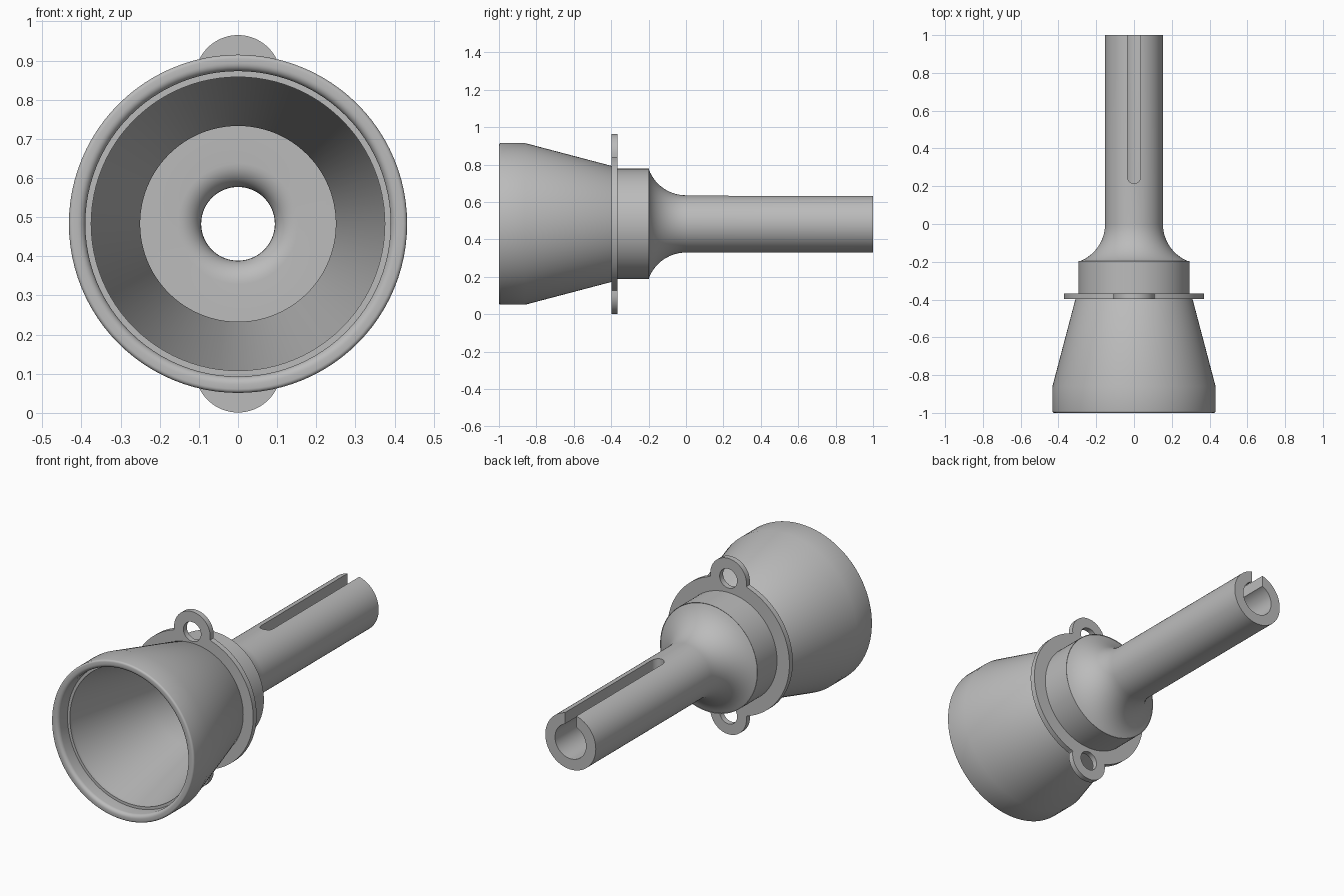
import bpy, bmesh, math
from mathutils import Matrix, Vector

default = bpy.data.objects.get("Cube")
if default:
    bpy.data.objects.remove(default, do_unlink=True)

AXIS_Z = 0.483          # height of the funnel axis
EAR_DIST, EAR_R, DISC_R = 0.372, 0.11, 0.37

grey = bpy.data.materials.new("plain grey")
grey.use_nodes = True
colour = (0.5, 0.5, 0.5, 1)
grey.diffuse_color = colour
grey.node_tree.nodes["Principled BSDF"].inputs["Base Color"].default_value = colour


def arc(cy, cr, radius, start, end, steps=10):
    """Points on an arc in the (y, radius) plane, angles in degrees."""
    angles = [math.radians(start + (end - start) * i / steps) for i in range(steps + 1)]
    return [(cy + radius * math.cos(a), cr + radius * math.sin(a)) for a in angles]


def finish(bm, name):
    bmesh.ops.recalc_face_normals(bm, faces=bm.faces)
    mesh = bpy.data.meshes.new(name)
    bm.to_mesh(mesh)
    bm.free()
    mesh.materials.append(grey)
    obj = bpy.data.objects.new(name, mesh)
    bpy.context.collection.objects.link(obj)
    return obj


def lathe(name, profile, sides=96):
    """Spin a closed (y, radius) profile around the y axis."""
    bm = bmesh.new()
    rings = []
    for i in range(sides):
        a = 2 * math.pi * i / sides
        rings.append([bm.verts.new((r * math.sin(a), y, AXIS_Z + r * math.cos(a)))
                      for y, r in profile])
    n = len(profile)
    for i in range(sides):
        a, b = rings[i], rings[(i + 1) % sides]
        for j in range(n):
            k = (j + 1) % n
            bm.faces.new((a[j], a[k], b[k], b[j]))
    return finish(bm, name)


def prism(name, outline, depth):
    """Extrude a closed outline of points along the depth vector."""
    bm = bmesh.new()
    face = bm.faces.new([bm.verts.new(p) for p in outline])
    out = bmesh.ops.extrude_face_region(bm, geom=[face])
    bmesh.ops.translate(bm, vec=Vector(depth),
                        verts=[v for v in out["geom"] if isinstance(v, bmesh.types.BMVert)])
    return finish(bm, name)


def circle(radius, y, cz, sides=64):
    return [(radius * math.sin(2 * math.pi * i / sides), y,
             cz + radius * math.cos(2 * math.pi * i / sides)) for i in range(sides)]


def cut(target, cutter):
    cutter.hide_render = True
    mod = target.modifiers.new("cut", 'BOOLEAN')
    mod.operation = 'DIFFERENCE'
    mod.solver = 'EXACT'
    mod.object = cutter
    bpy.context.view_layer.objects.active = target
    bpy.ops.object.modifier_apply(modifier=mod.name)
    bpy.data.objects.remove(cutter, do_unlink=True)


def smooth(obj):
    bpy.ops.object.select_all(action='DESELECT')
    obj.select_set(True)
    bpy.context.view_layer.objects.active = obj
    bpy.ops.object.shade_smooth_by_angle(angle=math.radians(30))


# Funnel and tube: outside from the rim back, then inside from the tube end forward
neck = 0.212
profile = arc(-0.99, 0.422, 0.01, 180, 90, 4)
profile += [(-0.86, 0.432), (-0.39, 0.308), (-0.37, 0.295), (-0.197, 0.295)]
profile += arc(0, 0.153 + neck, neck, 200, 270, 14)
profile += [(1, 0.153), (1, 0.094)]
profile += arc(-0.14, 0.154, 0.06, 270, 180, 8)
profile += [(-0.2, 0.25), (-0.42, 0.25), (-0.9, 0.375), (-0.92, 0.375), (-0.92, 0.39)]
profile += arc(-0.98, 0.41, 0.02, 270, 180, 6)
funnel = lathe("funnel_and_tube", profile)

# Keyway slot through the top wall of the tube
half = 0.035
slot = [(half * math.cos(a), 0.25 + half * math.sin(a), AXIS_Z)
        for a in (math.pi + math.pi * i / 16 for i in range(17))]
slot += [(half, 1.1, AXIS_Z), (-half, 1.1, AXIS_Z)]
cut(funnel, prism("slot_cutter", slot, (0, 0, 0.3)))
smooth(funnel)

# Mounting flange: a disc that swells into an ear above and below
outline = []
for i in range(360):
    a = math.radians(i)
    r = DISC_R
    inside = EAR_R ** 2 - (EAR_DIST * math.sin(a)) ** 2
    if inside > 0:
        r = max(r, EAR_DIST * abs(math.cos(a)) + math.sqrt(inside))
    outline.append((r * math.sin(a), -0.397, AXIS_Z + r * math.cos(a)))
flange = prism("mounting_flange", outline, (0, 0.03, 0))
cut(flange, prism("bore_cutter", circle(0.28, -0.5, AXIS_Z, 96), (0, 0.3, 0)))
for side in (-1, 1):
    hole = circle(0.053, -0.5, AXIS_Z + side * EAR_DIST, 40)
    cut(flange, prism("ear_hole_cutter", hole, (0, 0.3, 0)))
smooth(flange)
